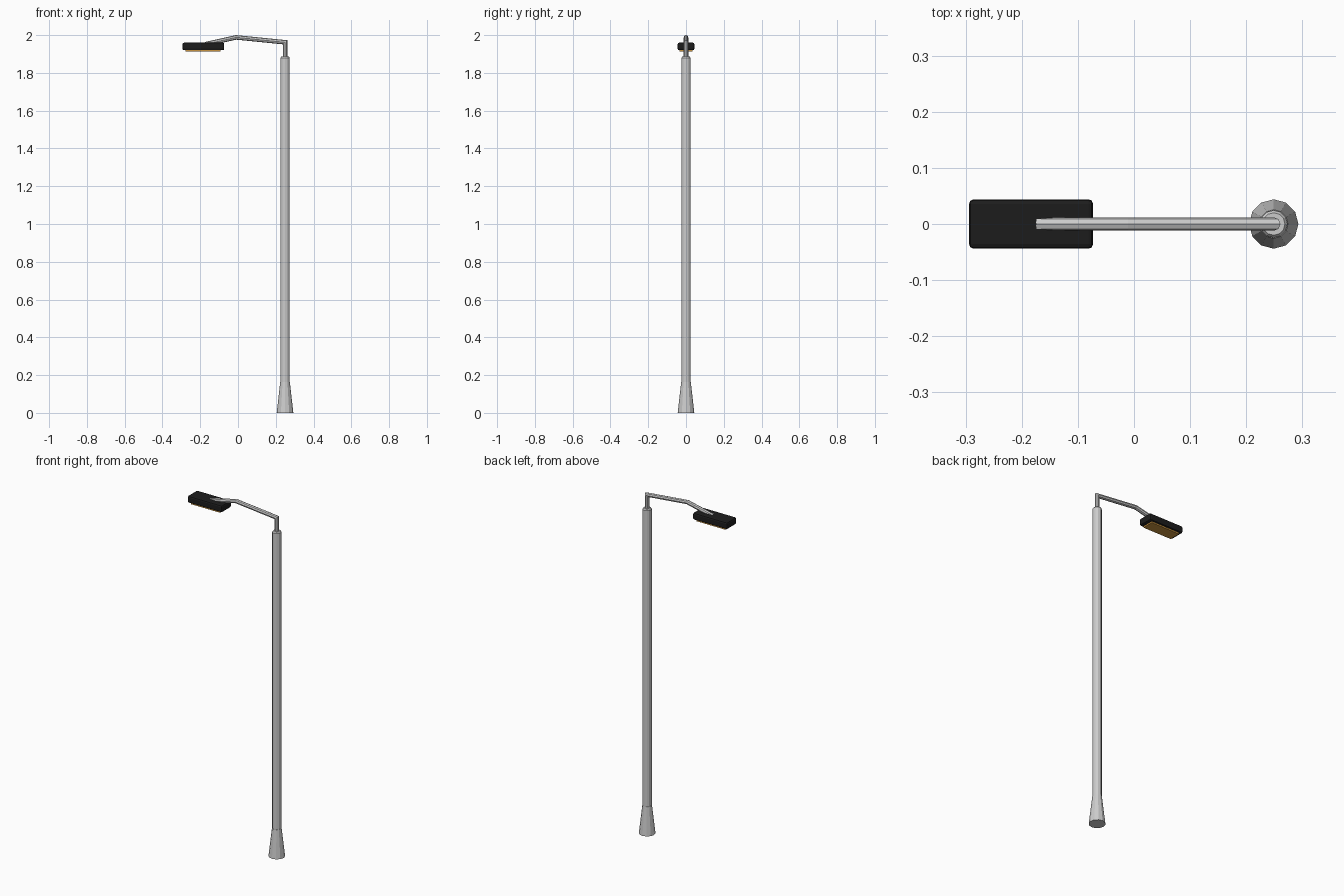
import bpy, bmesh, math
from mathutils import Vector

if "Cube" in bpy.data.objects:
    bpy.data.objects.remove(bpy.data.objects["Cube"])

POLE_X = 0.249
SIDES = 12


def finish(bm, name, color=None):
    bmesh.ops.recalc_face_normals(bm, faces=bm.faces)
    mesh = bpy.data.meshes.new(name)
    bm.to_mesh(mesh)
    bm.free()
    ob = bpy.data.objects.new(name, mesh)
    bpy.context.collection.objects.link(ob)
    if color:
        mat = bpy.data.materials.new(name + "_colour")
        mat.diffuse_color = color
        mat.use_nodes = True
        mat.node_tree.nodes["Principled BSDF"].inputs["Base Color"].default_value = mat.diffuse_color
        mesh.materials.append(mat)
    return ob


def skin(bm, rings):
    loops = [[bm.verts.new(p) for p in r] for r in rings]
    for a, b in zip(loops, loops[1:]):
        for i in range(len(a)):
            j = (i + 1) % len(a)
            bm.faces.new((a[i], a[j], b[j], b[i]))
    bm.faces.new(loops[0][::-1])
    bm.faces.new(loops[-1])


def lathe(name, profile):
    bm = bmesh.new()
    angles = [2 * math.pi * i / SIDES for i in range(SIDES)]
    skin(bm, [[(POLE_X + r * math.cos(a), r * math.sin(a), z) for a in angles]
              for r, z in profile])
    return finish(bm, name)


def tube(name, path, radius, sides=8):
    """Mitred tube along a path lying in the xz plane."""
    bm = bmesh.new()
    pts = [Vector((x, 0, z)) for x, z in path]
    dirs = [(b - a).normalized() for a, b in zip(pts, pts[1:])]
    side = Vector((0, 1, 0))
    rings = []
    for i, p in enumerate(pts):
        d0, d1 = dirs[max(i - 1, 0)], dirs[min(i, len(dirs) - 1)]
        t = (d0 + d1).normalized()
        n = side.cross(t) / t.dot(d0)
        rings.append([p + radius * (math.cos(a) * side + math.sin(a) * n)
                      for a in (2 * math.pi * k / sides for k in range(sides))])
    skin(bm, rings)
    return finish(bm, name)


def box(name, lo, hi, color, bevel=0):
    bm = bmesh.new()
    bmesh.ops.create_cube(bm, size=1)
    for v in bm.verts:
        v.co = [(l + h) / 2 + c * (h - l) for c, l, h in zip(v.co, lo, hi)]
    ob = finish(bm, name, color)
    if bevel:
        mod = ob.modifiers.new("soft_edges", "BEVEL")
        mod.width = bevel
        mod.segments = 2
    return ob


# Flared foot and main post
lathe("base", [(0.044, 0), (0.0255, 0.163)])
lathe("pole", [(0.0245, 0.15), (0.0245, 1.88), (0.02, 1.886)])

# Bent arm out of the post top
tube("arm", [(POLE_X, 1.87), (POLE_X, 1.962), (-0.01, 1.988), (-0.172, 1.952)], 0.012)

# Lamp housing and light panel beneath it
box("lamp_housing", (-0.294, -0.044, 1.92), (-0.073, 0.044, 1.96), (0.012, 0.012, 0.012, 1), 0.008)
box("light_panel", (-0.277, -0.034, 1.912), (-0.092, 0.034, 1.925), (0.6, 0.3, 0.05, 1))
